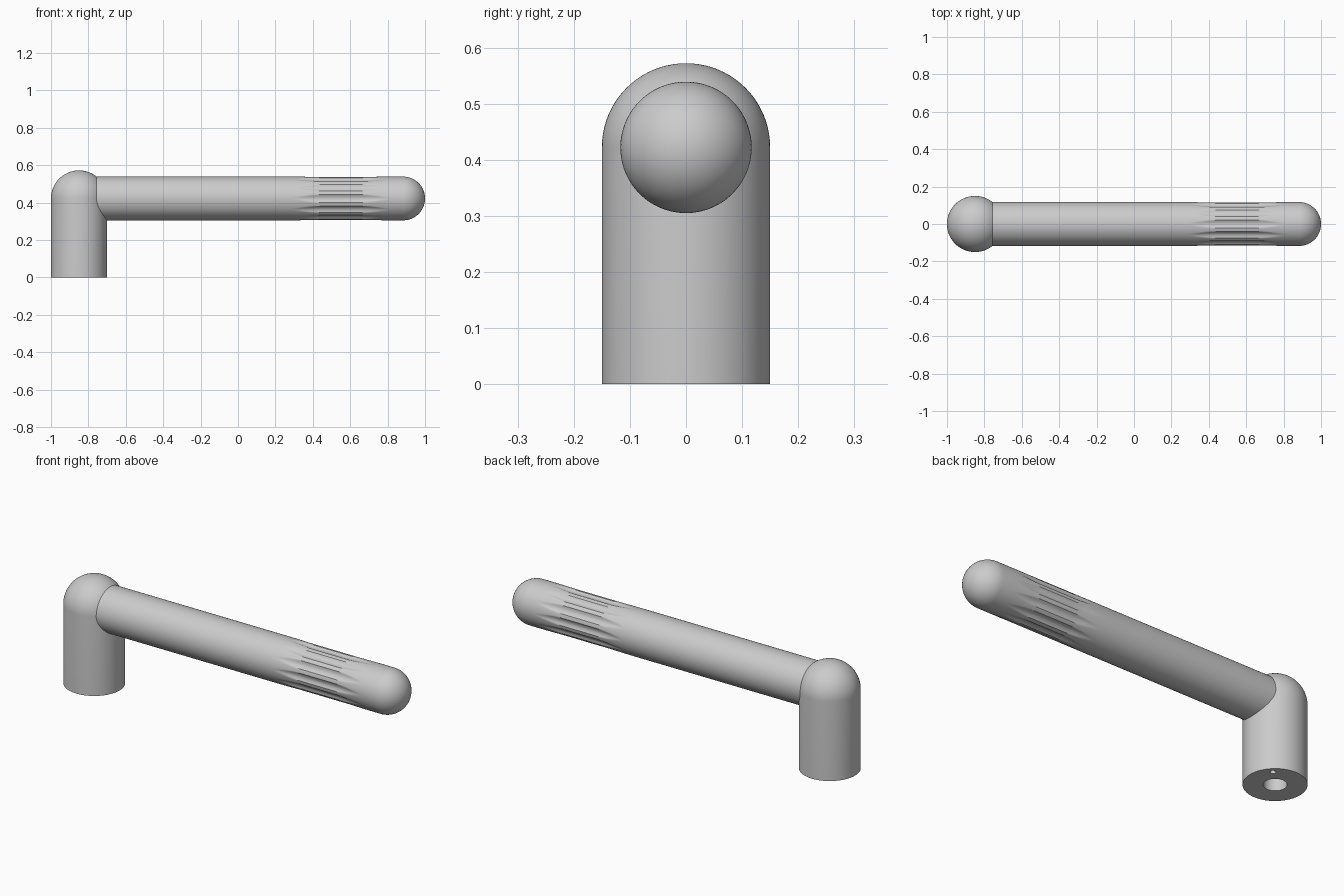
import bpy, bmesh
from math import sin, cos, pi, radians
from mathutils import Vector

if "Cube" in bpy.data.objects:
    bpy.data.objects.remove(bpy.data.objects["Cube"])

POST_X, AXIS_Z = -0.85, 0.422
POST_R, BAR_R = 0.15, 0.117


def lathe(name, profile, segs, place, radius=lambda r, h, a: r):
    """Spin (radius, height) points; place(r, h, a) maps them into space."""
    bm = bmesh.new()
    rings = []
    for r, h in profile:
        if r < 1e-6:
            rings.append([bm.verts.new(place(0, h, 0))])
        else:
            angles = [2 * pi * i / segs for i in range(segs)]
            rings.append([bm.verts.new(place(radius(r, h, a), h, a)) for a in angles])
    for a, b in zip(rings, rings[1:]):
        for i in range(segs):
            j = (i + 1) % segs
            quad = [a[i % len(a)], a[j % len(a)], b[j % len(b)], b[i % len(b)]]
            bm.faces.new(list(dict.fromkeys(quad)))
    bmesh.ops.recalc_face_normals(bm, faces=bm.faces)
    mesh = bpy.data.meshes.new(name)
    bm.to_mesh(mesh)
    bm.free()
    ob = bpy.data.objects.new(name, mesh)
    bpy.context.collection.objects.link(ob)
    return ob


def smooth(ob):
    bpy.ops.object.select_all(action='DESELECT')
    ob.select_set(True)
    bpy.context.view_layer.objects.active = ob
    bpy.ops.object.shade_smooth_by_angle(angle=radians(30))


def quarter(r, h, steps=20):
    """Rounded end from full radius down to the pole."""
    return [(r * cos(pi / 2 * i / steps), h + r * sin(pi / 2 * i / steps))
            for i in range(steps)] + [(0, h + r)]


def upright(x, y):
    return lambda r, h, a: Vector((x + r * cos(a), y + r * sin(a), h))


# Domed post with a blind bore in its foot
post = lathe("post", [(0, 0.2), (0.055, 0.2), (0.055, 0), (POST_R, 0)]
             + quarter(POST_R, AXIS_Z), 96, upright(POST_X, 0))

# Small locating-pin hole in the foot
cutter = lathe("pin_hole_cutter", [(0, -0.05), (0.014, -0.05), (0.014, 0.1), (0, 0.1)],
               24, upright(POST_X + 0.083, 0.083))
cutter.hide_render = True
cutter.hide_set(True)
cut = post.modifiers.new("pin_hole", 'BOOLEAN')
cut.operation = 'DIFFERENCE'
cut.solver = 'EXACT'
cut.object = cutter
smooth(post)

# Lever bar with twelve shallow grip flutes that fade out at both ends
FLUTES, DEPTH, HALF_WIDTH = 12, 0.008, radians(10)


def fluted(r, x, a):
    t = max(0, 1 - max(0, abs(x - 0.55) - 0.1) / 0.17)
    fade = t * t * (3 - 2 * t)
    pitch = 2 * pi / FLUTES
    u = (a + pitch / 2) % pitch - pitch / 2
    return r - max(0, DEPTH * (fade - (u / HALF_WIDTH) ** 2))


shaft = [(0, -0.757), (BAR_R, -0.757)]
shaft += [(BAR_R, 0.28 + 0.54 * i / 54) for i in range(55)]
lever = lathe("lever", shaft + quarter(BAR_R, 1 - BAR_R), 216,
              lambda r, h, a: Vector((h, r * cos(a), AXIS_Z + r * sin(a))), fluted)
smooth(lever)
